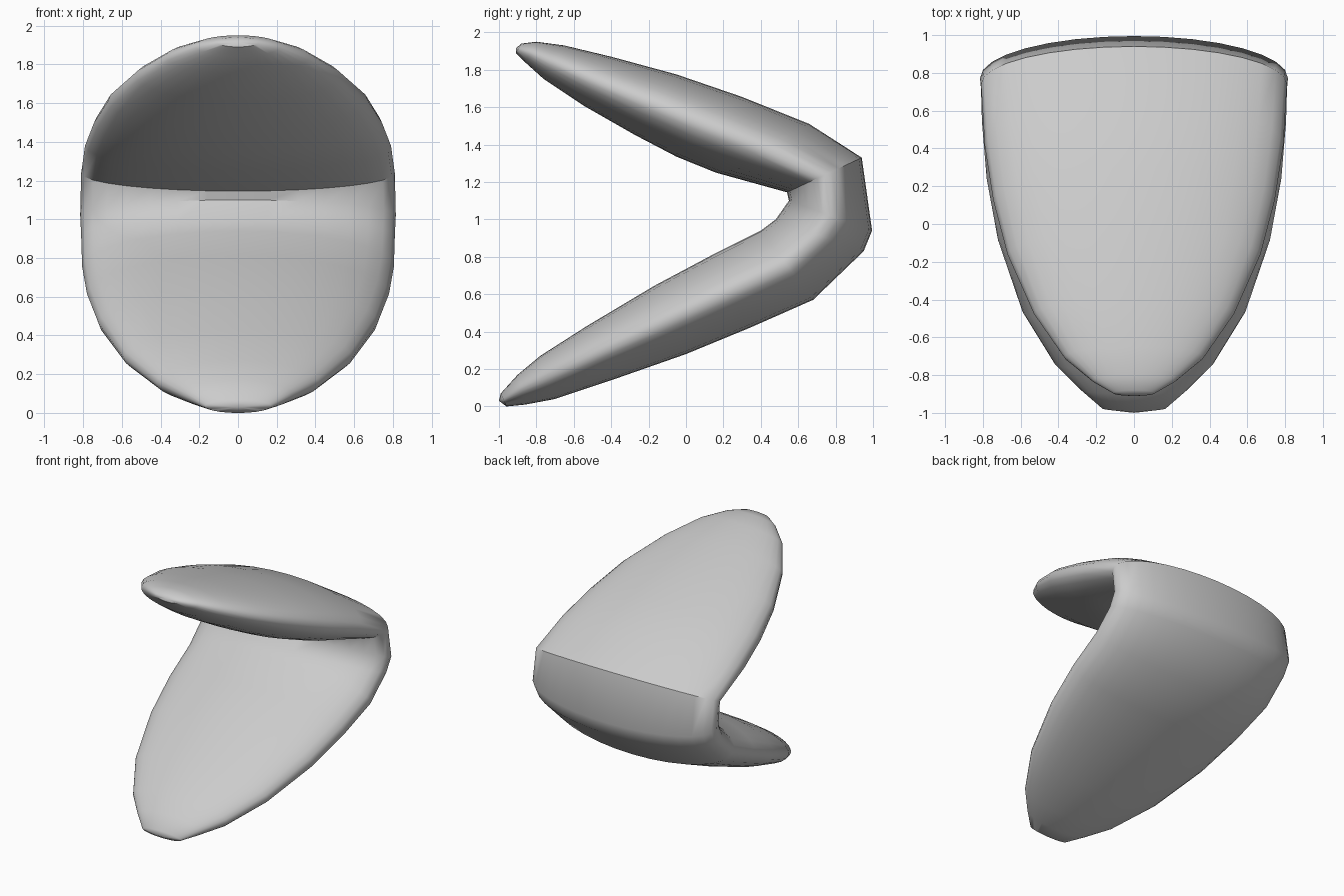
import bpy, bmesh, math
from mathutils import Vector

if "Cube" in bpy.data.objects:
    bpy.data.objects.remove(bpy.data.objects["Cube"])

# Cross-sections along the fold: outer y, z, inner y, z, half width
SECTIONS = [
    (-0.96, 0.00, -0.99, 0.07, 0.17),
    (-0.86, 0.01, -0.90, 0.17, 0.28),
    (-0.70, 0.04, -0.78, 0.27, 0.42),
    (-0.40, 0.14, -0.53, 0.43, 0.59),
    (0.00, 0.28, -0.17, 0.645, 0.72),
    (0.34, 0.42, 0.14, 0.81, 0.78),
    (0.68, 0.57, 0.40, 0.94, 0.805),
    (0.95, 0.83, 0.48, 1.00, 0.81),
    (0.995, 0.94, 0.55, 1.10, 0.815),
    (0.94, 1.33, 0.54, 1.145, 0.81),
    (0.66, 1.51, 0.16, 1.25, 0.79),
    (0.30, 1.655, -0.05, 1.335, 0.745),
    (-0.05, 1.775, -0.27, 1.45, 0.67),
    (-0.40, 1.87, -0.55, 1.61, 0.53),
    (-0.65, 1.93, -0.76, 1.75, 0.37),
    (-0.80, 1.95, -0.86, 1.84, 0.22),
    (-0.88, 1.94, -0.91, 1.89, 0.11),
]
N = 32

bm = bmesh.new()


def ring(oy, oz, iy, iz, w):
    """Ellipse spanning the outer and inner points, with half width w."""
    mid = Vector((0, (oy + iy) / 2, (oz + iz) / 2))
    half = Vector((0, (oy - iy) / 2, (oz - iz) / 2))
    side = Vector((w, 0, 0))
    return [bm.verts.new(mid + side * math.cos(a) + half * math.sin(a))
            for a in (2 * math.pi * i / N for i in range(N))]


# Skin of the folded body
rings = [ring(*s) for s in SECTIONS]
for a, b in zip(rings, rings[1:]):
    for i in range(N):
        j = (i + 1) % N
        bm.faces.new((a[i], a[j], b[j], b[i]))

# Rounded tips
for r, tip in ((rings[0], (0, -1.0, 0.03)), (rings[-1], (0, -0.91, 1.915))):
    v = bm.verts.new(tip)
    for i in range(N):
        bm.faces.new((r[i], r[(i + 1) % N], v))

bmesh.ops.recalc_face_normals(bm, faces=bm.faces)
mesh = bpy.data.meshes.new("folded_shell")
bm.to_mesh(mesh)
bm.free()
shell = bpy.data.objects.new("folded_shell", mesh)
bpy.context.collection.objects.link(shell)
bpy.context.view_layer.objects.active = shell
shell.select_set(True)
bpy.ops.object.shade_smooth_by_angle(angle=math.radians(45))
